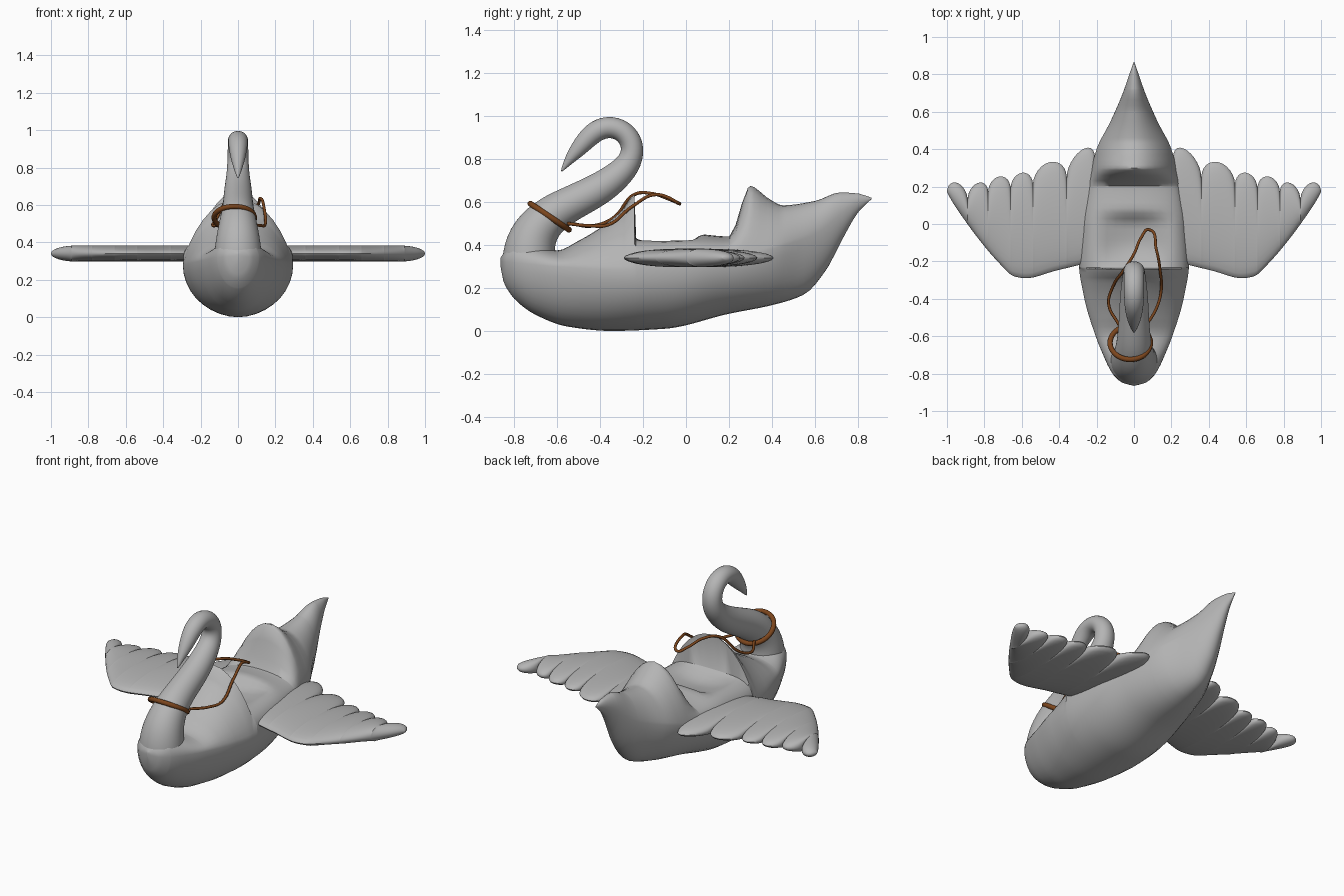
import bpy, bmesh, math
from mathutils import Vector

cube = bpy.data.objects.get("Cube")
if cube:
    bpy.data.objects.remove(cube)


def material(name, colour):
    mat = bpy.data.materials.new(name)
    mat.use_nodes = True
    mat.diffuse_color = (*colour, 1)
    for node in mat.node_tree.nodes:
        if node.type == 'BSDF_PRINCIPLED':
            node.inputs["Base Color"].default_value = (*colour, 1)
    return mat


grey = material("plain grey", (0.46, 0.46, 0.46))
brown = material("rope brown", (0.2, 0.06, 0.012))


def profile(points):
    """Smooth curve through (position, value) pairs that never overshoots."""
    xs, vs = zip(*points)
    last = len(xs) - 1
    sec = [(vs[i + 1] - vs[i]) / (xs[i + 1] - xs[i]) for i in range(last)]
    slope = [sec[0]]
    for a, b in zip(sec, sec[1:]):
        slope.append(2 * a * b / (a + b) if a * b > 0 else 0)
    slope.append(sec[-1])

    def value(x):
        x = min(max(x, xs[0]), xs[-1])
        i = 0
        while i < last - 1 and x > xs[i + 1]:
            i += 1
        h = xs[i + 1] - xs[i]
        t = (x - xs[i]) / h
        s = t * t * (3 - 2 * t)
        bend = h * t * (1 - t) * ((1 - t) * slope[i] - t * slope[i + 1])
        return vs[i] * (1 - s) + vs[i + 1] * s + bend
    return value


def loft(name, rings, mat):
    """Skin a list of closed rings and cap both ends."""
    bm = bmesh.new()
    loops = [[bm.verts.new(p) for p in ring] for ring in rings]
    n = len(loops[0])
    for a, b in zip(loops, loops[1:]):
        for i in range(n):
            j = (i + 1) % n
            bm.faces.new((a[i], a[j], b[j], b[i]))
    bm.faces.new(loops[0])
    bm.faces.new(loops[-1])
    bmesh.ops.recalc_face_normals(bm, faces=bm.faces[:])
    mesh = bpy.data.meshes.new(name)
    bm.to_mesh(mesh)
    bm.free()
    obj = bpy.data.objects.new(name, mesh)
    bpy.context.collection.objects.link(obj)
    mesh.materials.append(mat)
    return obj


# Body: hull with a pommel, sunken seat, backrest and pointed tail
top_points = [(-.865, .34), (-.8, .42), (-.7, .4), (-.6, .375), (-.5, .42),
              (-.4, .48), (-.3, .56), (-.24, .635), (-.232, .45), (0, .455),
              (.2, .44), (.3, .675), (.38, .62), (.45, .585), (.6, .605),
              (.72, .645), (.8, .64), (.865, .62)]
top = profile(top_points)
bottom = profile([(-.865, .31), (-.85, .23), (-.8, .15), (-.7, .075), (-.55, .02),
                  (-.35, 0), (-.1, .01), (.2, .08), (.4, .12), (.55, .17),
                  (.65, .28), (.73, .43), (.8, .55), (.865, .615)])
middle = profile([(-.865, .325), (-.6, .3), (-.2, .28), (.2, .32), (.4, .38),
                  (.6, .45), (.8, .6), (.865, .617)])
width = profile([(-.865, .002), (-.85, .06), (-.8, .115), (-.7, .165), (-.6, .205),
                 (-.4, .265), (-.2, .295), (0, .285), (.2, .25), (.4, .2),
                 (.55, .125), (.7, .06), (.8, .025), (.865, .002)])
peak = profile([(-.6, 1), (-.24, 1.5), (-.232, .6), (.2, .6), (.3, 1.6), (.7, 1)])
dip = profile([(-.24, 0), (-.23, .02), (-.1, .07), (0, .06), (.08, 0), (.2, 0)])


def body_ring(y, n=36):
    ring = []
    for k in range(n):
        a = math.tau * k / n
        x, s = width(y) * math.cos(a), math.sin(a)
        if s < 0:
            z = middle(y) + (middle(y) - bottom(y)) * s
        else:
            z = middle(y) + (top(y) - middle(y)) * max(s, 0) ** peak(y)
            z -= dip(y) * max(0, 1 - (x / .2) ** 2)
        ring.append((x, y, z))
    return ring


stations = {round(-.865 + 1.73 * i / 60, 3) for i in range(61)}
stations |= {p[0] for p in top_points} | {-.86, -.85}
loft("body", [body_ring(y) for y in sorted(stations)], grey)

# Neck, head and beak: one tapering tube, each entry is y, z, radius
neck_path = [(-.72, .2, .13), (-.735, .33, .13), (-.72, .44, .115), (-.65, .53, .095),
             (-.545, .59, .082), (-.41, .655, .077), (-.32, .72, .068),
             (-.255, .79, .058), (-.245, .87, .056), (-.29, .935, .054),
             (-.365, .955, .053), (-.435, .925, .052), (-.5, .85, .04),
             (-.55, .79, .021), (-.582, .74, .003)]
rings = []
for i, (y, z, r) in enumerate(neck_path):
    before, after = neck_path[max(i - 1, 0)], neck_path[min(i + 1, len(neck_path) - 1)]
    along = Vector((0, after[0] - before[0], after[1] - before[1])).normalized()
    across = Vector((0, -along.z, along.y))
    centre = Vector((0, y, z))
    angles = [math.tau * k / 12 for k in range(12)]
    rings.append([centre + 1.04 * r * (Vector((math.cos(a), 0, 0)) + across * math.sin(a))
                  for a in angles])
neck = loft("neck_and_head", rings, grey)
neck.modifiers.new("smooth", 'SUBSURF').levels = 2
neck.modifiers["smooth"].render_levels = 2

# Wings: lens-shaped chords with a scalloped feather edge at the back
leading = profile([(.2, -.19), (.28, -.215), (.42, -.25), (.58, -.29), (.64, -.28),
                   (.72, -.21), (.96, .1), (1, .17)])
notches = [(.21, .36), (.36, .25), (.54, .21), (.66, .19), (.78, .17), (.89, .13), (1, .17)]
rings = []
for (x0, y0), (x1, y1) in zip(notches, notches[1:]):
    for step in range(13):
        if step == 0 and rings:
            continue
        u = (1 - math.cos(math.pi * step / 12)) / 2
        x = x0 + (x1 - x0) * u
        arch = (.02 + .45 * (x1 - x0)) * math.sqrt(max(0, 4 * u * (1 - u)))
        front = leading(x)
        back = max(y0 + (y1 - y0) * u + arch, front + .004)
        thick = .043 * math.sqrt(max(.004, 1 - max(0, (x - .86) / .14) ** 2))
        mid, half = (front + back) / 2, (back - front) / 2
        rings.append([(x, mid + half * math.cos(math.tau * k / 28),
                       .34 + thick * math.sin(math.tau * k / 28)) for k in range(28)])
wings = loft("wings", rings, grey)
wings.modifiers.new("both_sides", 'MIRROR')

# Rope collar around the neck
bpy.ops.mesh.primitive_torus_add(major_radius=.108, minor_radius=.014, major_segments=40,
                                 minor_segments=10, location=(-.02, -.635, .532),
                                 rotation=(-.594, 0, 0))
collar = bpy.context.object
collar.name = "rope_collar"
collar.data.materials.append(brown)

# Reins looping back over the pommel
curve = bpy.data.curves.new("reins", 'CURVE')
curve.dimensions = '3D'
curve.bevel_depth = .008
curve.bevel_resolution = 2
rein_points = [(-.08, -.54, .5), (-.135, -.43, .49), (-.115, -.34, .525), (-.05, -.24, .635),
               (0, -.16, .64), (.04, -.07, .61), (.08, -.03, .592), (.12, -.14, .635),
               (.14, -.25, .58), (.145, -.36, .495), (.12, -.45, .49), (.06, -.55, .5)]
spline = curve.splines.new('BEZIER')
spline.bezier_points.add(len(rein_points) - 1)
for point, co in zip(spline.bezier_points, rein_points):
    point.co = co
    point.handle_left_type = point.handle_right_type = 'AUTO'
curve.materials.append(brown)
bpy.context.collection.objects.link(bpy.data.objects.new("reins", curve))

# Smooth shading with crisp seat and backrest edges
bpy.ops.object.select_all(action='DESELECT')
for obj in (bpy.data.objects["body"], neck, wings, collar):
    obj.select_set(True)
bpy.context.view_layer.objects.active = neck
bpy.ops.object.shade_smooth_by_angle(angle=math.radians(45))
